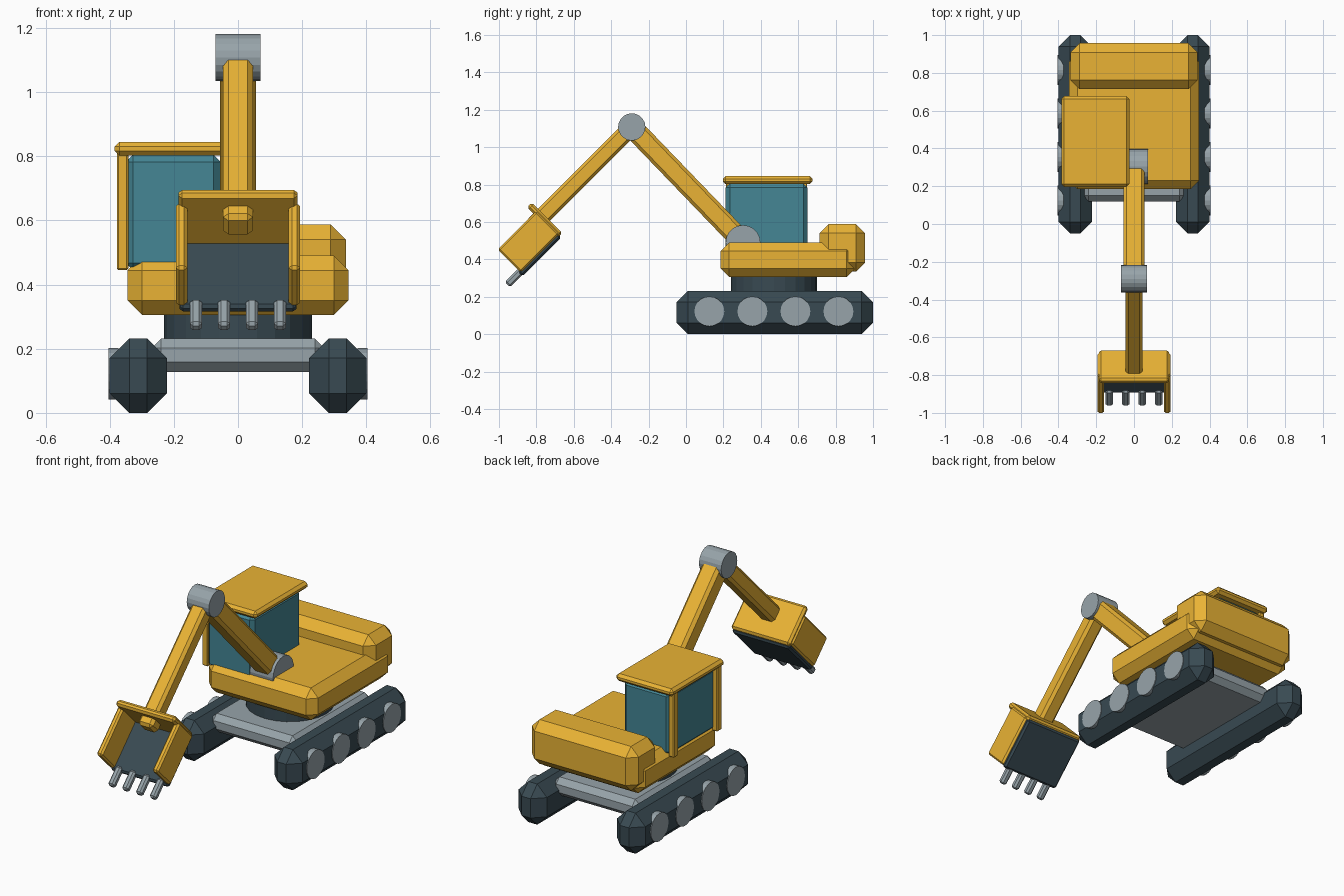
import bpy, bmesh
from math import atan2, radians, hypot, sqrt
from mathutils import Matrix

if "Cube" in bpy.data.objects:
    bpy.data.objects.remove(bpy.data.objects["Cube"])


def material(name, rgb):
    m = bpy.data.materials.new(name)
    m.diffuse_color = (*rgb, 1)
    m.use_nodes = True
    m.node_tree.nodes["Principled BSDF"].inputs["Base Color"].default_value = m.diffuse_color
    return m


YELLOW = material("yellow_paint", (0.82, 0.45, 0.035))
DARK = material("dark_steel", (0.04, 0.068, 0.085))
METAL = material("light_metal", (0.31, 0.37, 0.40))
GLASS = material("glass", (0.058, 0.24, 0.30))


def finish(name, bm, mat, loc, rot_x=0, bevel=0):
    me = bpy.data.meshes.new(name)
    bm.to_mesh(me)
    bm.free()
    me.materials.append(mat)
    ob = bpy.data.objects.new(name, me)
    ob.location = loc
    ob.rotation_euler.x = rot_x
    bpy.context.collection.objects.link(ob)
    if bevel:
        mod = ob.modifiers.new("chamfer", 'BEVEL')
        mod.width = bevel
        mod.segments = 1
    return ob


def box(name, loc, size, mat, bevel=0, rot_x=0):
    bm = bmesh.new()
    bmesh.ops.create_cube(bm, size=1)
    bmesh.ops.scale(bm, vec=size, verts=bm.verts)
    return finish(name, bm, mat, loc, rot_x, bevel)


def span(name, x, y, z, mat, bevel=0):
    """Chamfered box given by its (min, max) on each axis."""
    r = (x, y, z)
    return box(name, [(a + b) / 2 for a, b in r], [b - a for a, b in r], mat, bevel)


def cylinder(name, loc, radius, depth, mat, axis='X', sides=20):
    bm = bmesh.new()
    bmesh.ops.create_cone(bm, cap_ends=True, segments=sides,
                          radius1=radius, radius2=radius, depth=depth)
    if axis == 'X':
        bmesh.ops.rotate(bm, matrix=Matrix.Rotation(radians(90), 3, 'Y'), verts=bm.verts)
    return finish(name, bm, mat, loc)


def beam(name, p, q, thick, mat, bevel):
    """Square beam between two (y, z) points."""
    dy, dz = q[0] - p[0], q[1] - p[1]
    return box(name, (0, (p[0] + q[0]) / 2, (p[1] + q[1]) / 2),
               (thick, hypot(dy, dz), thick), mat, bevel, atan2(dz, dy))


def bucket_part(name, x, a, b, mat, bevel):
    """Box in the tilted bucket frame: a runs along the stick, b towards the opening."""
    ac, bc = sum(a) / 2, sum(b) / 2
    return box(name, (sum(x) / 2, -(ac + bc) / sqrt(2), (bc - ac) / sqrt(2)),
               (x[1] - x[0], a[1] - a[0], b[1] - b[0]), mat, bevel, radians(225))


# Tracks and road wheels
for s, side in ((-1, "left"), (1, "right")):
    box(f"{side}_track", (s * 0.311, 0.475, 0.116), (0.178, 1.05, 0.232), DARK, 0.061)
    for i in range(4):
        cylinder(f"{side}_wheel_{i + 1}", (s * 0.388, 0.125 + 0.23 * i, 0.122),
                 0.08, 0.032, METAL)

# Undercarriage and turntable
span("undercarriage_frame", (-0.27, 0.27), (0.12, 0.83), (0.128, 0.232), METAL, 0.03)
cylinder("turntable", (0, 0.47, 0.265), 0.23, 0.1, DARK, axis='Z', sides=24)

# Upper body
span("deck", (-0.345, 0.345), (0.185, 0.905), (0.305, 0.49), YELLOW, 0.046)
span("counterweight", (-0.337, 0.337), (0.715, 0.957), (0.335, 0.588), YELLOW, 0.048)

# Cab
span("cab_glass", (-0.35, -0.055), (0.212, 0.65), (0.445, 0.805), GLASS, 0.022)
span("cab_roof", (-0.385, -0.025), (0.197, 0.677), (0.802, 0.845), YELLOW, 0.015)
for name, y in (("front", 0.235), ("rear", 0.627)):
    span(f"cab_post_{name}", (-0.378, -0.342), (y - 0.021, y + 0.021),
         (0.445, 0.815), YELLOW, 0.005)

# Boom, stick and pivots
FOOT, ELBOW, WRIST = (0.305, 0.49), (-0.29, 1.108), (-0.82, 0.578)
beam("boom", FOOT, ELBOW, 0.112, YELLOW, 0.017)
beam("stick", ELBOW, WRIST, 0.092, YELLOW, 0.016)
cylinder("boom_pivot", (0, *FOOT), 0.093, 0.146, METAL)
cylinder("elbow_pivot", (0, *ELBOW), 0.073, 0.14, METAL)

# Bucket: top plate, floor, side plates, teeth
bucket_part("bucket_top_plate", (-0.186, 0.186), (0.085, 0.122), (0.85, 1.08), YELLOW, 0.012)
bucket_part("bucket_floor", (-0.182, 0.182), (0.105, 0.4), (0.838, 0.87), DARK, 0.01)
for s, side in ((-1, "left"), (1, "right")):
    bucket_part(f"bucket_{side}_plate", sorted((s * 0.158, s * 0.194)),
                (0.1, 0.392), (0.858, 1.032), YELLOW, 0.01)
for i in range(4):
    x = -0.131 + 0.0873 * i
    bucket_part(f"bucket_tooth_{i + 1}", (x - 0.019, x + 0.019),
                (0.375, 0.488), (0.843, 0.882), METAL, 0.01)
